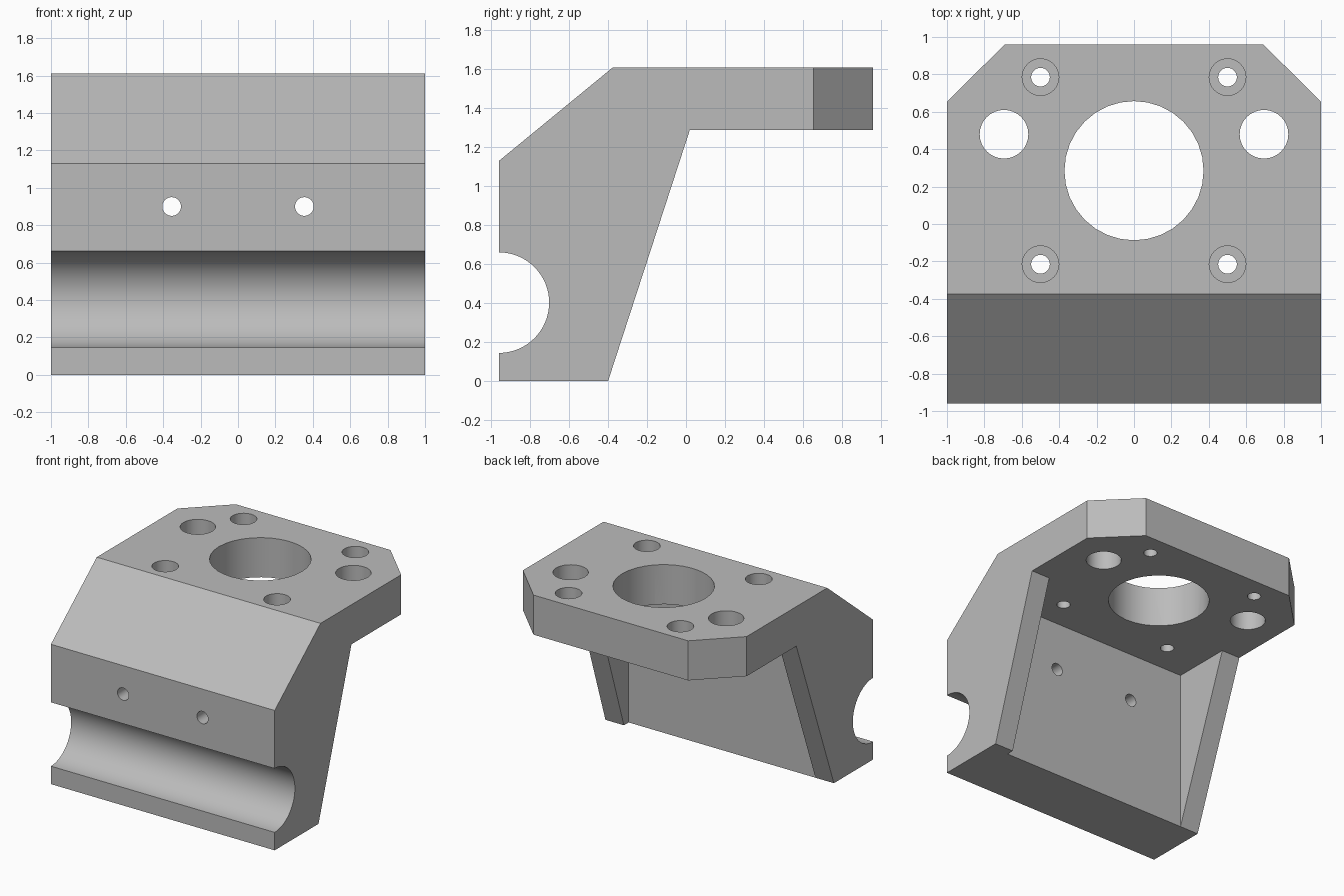
import bpy, bmesh, math
from mathutils import Matrix, Vector

cube = bpy.data.objects.get("Cube")
if cube:
    bpy.data.objects.remove(cube)

# One plain grey
grey = bpy.data.materials.new("grey")
grey.use_nodes = True
grey.diffuse_color = (0.5, 0.5, 0.5, 1)
grey.node_tree.nodes["Principled BSDF"].inputs["Base Color"].default_value = (0.5, 0.5, 0.5, 1)


def finish(bm, name):
    bmesh.ops.recalc_face_normals(bm, faces=bm.faces)
    mesh = bpy.data.meshes.new(name)
    bm.to_mesh(mesh)
    bm.free()
    mesh.materials.append(grey)
    obj = bpy.data.objects.new(name, mesh)
    bpy.context.collection.objects.link(obj)
    return obj


def prism(name, points, offset):
    """Extrude a closed outline along the given offset."""
    bm = bmesh.new()
    face = bm.faces.new([bm.verts.new(p) for p in points])
    new = bmesh.ops.extrude_face_region(bm, geom=[face])["geom"]
    verts = [v for v in new if isinstance(v, bmesh.types.BMVert)]
    bmesh.ops.translate(bm, verts=verts, vec=Vector(offset))
    return finish(bm, name)


def side_prism(name, profile, x0, x1):
    return prism(name, [(x0, y, z) for y, z in profile], (x1 - x0, 0, 0))


def cylinder(name, centre, radius, depth, axis="Z", sides=32):
    bm = bmesh.new()
    turn = Matrix.Rotation(math.pi / 2, 4, "X") if axis == "Y" else Matrix()
    bmesh.ops.create_cone(bm, cap_ends=True, segments=sides, radius1=radius, radius2=radius,
                          depth=depth, matrix=Matrix.Translation(centre) @ turn)
    return finish(bm, name)


# Body: side outline with a half-round groove in the front
FRONT, BACK, TOP, UNDER, WEB = -0.96, 0.96, 1.61, 1.29, -0.46
RIB = 0.835
groove = []
for i in range(33):
    a = -math.pi / 2 + math.pi * i / 32
    groove.append((FRONT + 0.258 * math.cos(a), 0.403 + 0.258 * math.sin(a)))
outline = [(FRONT, 0)] + groove + [(FRONT, 1.13), (-0.375, TOP), (BACK, TOP),
                                   (BACK, UNDER), (0.02, UNDER), (-0.4, 0)]
body = side_prism("bracket_body", outline, -1, 1)
cutters = []

# Rear pocket between the two ribs
cutters.append(side_prism("pocket_cutter", [(WEB, -0.1), (WEB, UNDER), (0.3, UNDER), (0.3, -0.1)],
                          -RIB, RIB))

# The right-hand rib tapers further in at its foot
run = (0.02 - WEB) / UNDER
cutters.append(side_prism("rib_cutter", [(WEB - 0.1 * run, -0.1), (0.02, UNDER), (0.3, -0.1)],
                          -1.1, -RIB + 0.001))

# Mirrored features: corner chamfers, side holes, counterbored holes, front holes
for s in (-1, 1):
    cutters.append(prism("corner_cutter",
                         [(s * 0.59, 1.06, 1), (s * 1.1, 0.555, 1), (s * 1.3, 1.3, 1)], (0, 0, 1)))
    cutters.append(cylinder("side_hole_cutter", (s * 0.695, 0.48, 1.45), 0.13, 0.6))
    cutters.append(cylinder("front_hole_cutter", (s * 0.355, -0.7, 0.9), 0.05, 0.8, "Y"))
    for y in (0.785, -0.215):
        cutters.append(cylinder("bolt_hole_cutter", (s * 0.5, y, 1.45), 0.05, 0.6))
        cutters.append(cylinder("counterbore_cutter", (s * 0.5, y, TOP), 0.098, 0.4))

# Large central bore
cutters.append(cylinder("bore_cutter", (0, 0.285, 1.45), 0.372, 0.6))

# Cut everything, then drop the cutters
bpy.ops.object.select_all(action="DESELECT")
bpy.context.view_layer.objects.active = body
body.select_set(True)
for cutter in cutters:
    cutter.hide_render = True
    mod = body.modifiers.new("cut", "BOOLEAN")
    mod.operation = "DIFFERENCE"
    mod.solver = "EXACT"
    mod.object = cutter
    bpy.ops.object.modifier_apply(modifier=mod.name)
    bpy.data.objects.remove(cutter)

bpy.ops.object.shade_smooth_by_angle(angle=math.radians(30))
